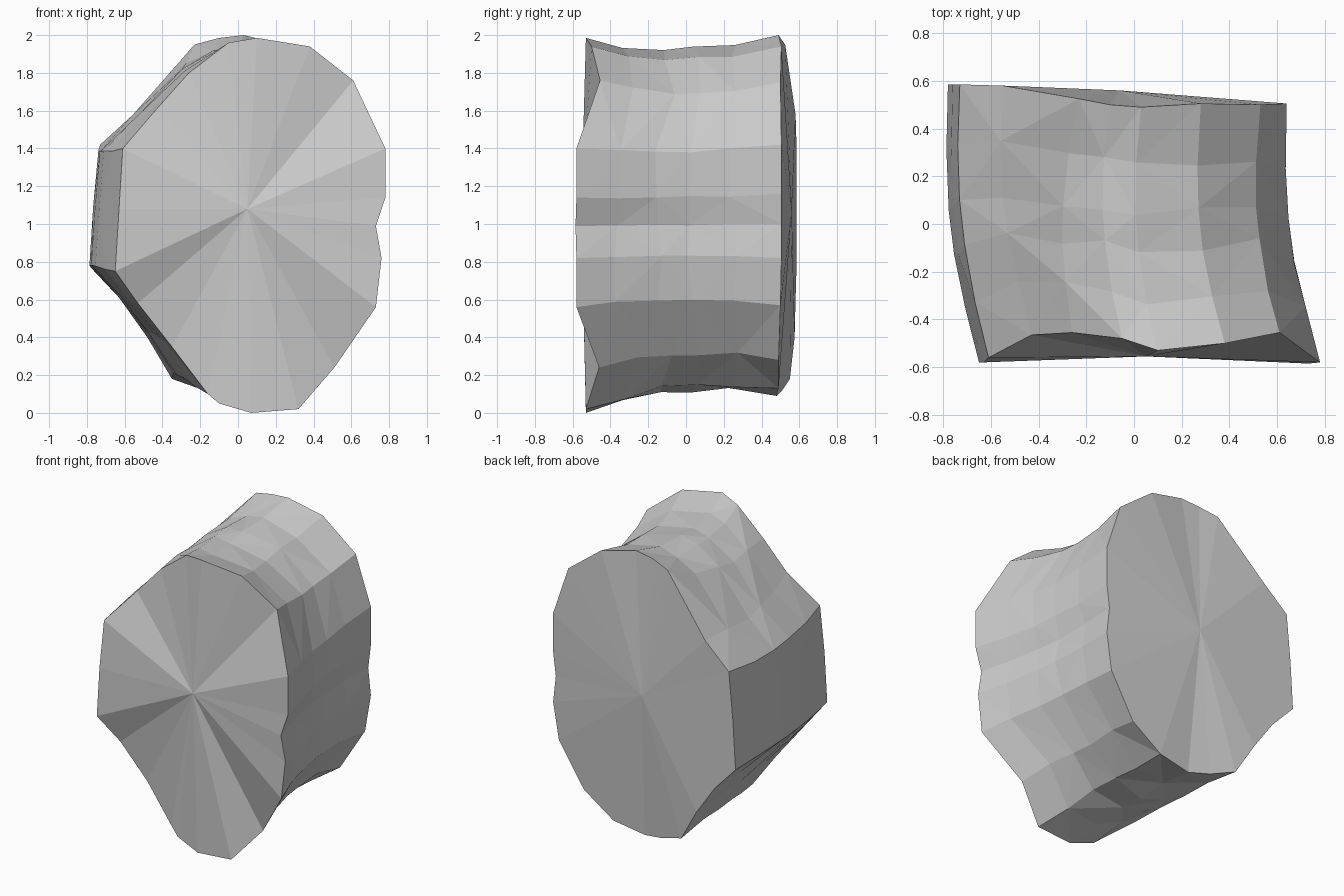
import bpy, bmesh, math, random
from mathutils import Vector

random.seed(4)

# matching outlines of the two cut ends (x, y, z), clockwise from the top
front = [(.10, -.53, 1.985), (.38, -.50, 1.94), (.61, -.455, 1.76), (.78, -.58, 1.40),
         (.78, -.58, 1.14), (.73, -.585, .99), (.76, -.58, .82), (.73, -.58, .56),
         (.51, -.46, .24), (.32, -.53, .02), (.07, -.53, 0), (-.10, -.50, .05),
         (-.16, -.48, .10), (-.35, -.47, .35), (-.53, -.50, .58), (-.65, -.58, .75),
         (-.63, -.58, 1.08), (-.61, -.56, 1.40), (-.43, -.465, 1.61),
         (-.26, -.455, 1.80), (-.05, -.48, 1.96)]
back = [(.03, .49, 2.0), (.28, .505, 1.94), (.53, .50, 1.75), (.64, .505, 1.42),
        (.64, .505, 1.16), (.62, .505, 1.0), (.64, .505, .82), (.60, .50, .57),
        (.42, .49, .28), (.20, .49, .13), (-.03, .48, .09), (-.18, .51, .12),
        (-.35, .55, .18), (-.48, .575, .40), (-.62, .58, .60), (-.78, .585, .77),
        (-.76, .585, 1.10), (-.73, .585, 1.42), (-.55, .58, 1.58),
        (-.23, .525, 1.95), (-.10, .50, 1.985)]

bm = bmesh.new()
rings = []
stations = (0, .2, .4, .56, .76, 1)
for t in stations:
    s = math.sin(math.pi * t)
    ring = []
    for i, (a, b) in enumerate(zip(front, back)):
        p = Vector(a).lerp(Vector(b), t)
        # the waist narrows in height and leans to the left
        p.x -= .055 * s
        p.z = 1.04 + (p.z - 1.04) * (1 - .075 * s)
        if 0 < t < 1:
            chip = .018 if not 3 <= i <= 7 and not 15 <= i <= 17 else .006
            p.y += random.uniform(-.02, .02)
            p.z += random.uniform(-chip, chip)
        ring.append(bm.verts.new(p))
    rings.append(ring)

# faceted bark between the rings
n = len(front)
for k, (r0, r1) in enumerate(zip(rings, rings[1:])):
    for i in range(n):
        j = (i + 1) % n
        q = (r0[i], r0[j], r1[j], r1[i])
        o = (i + k) % 2
        bm.faces.new((q[o], q[o + 1], q[o + 2]))
        bm.faces.new((q[o], q[o + 2], q[(o + 3) % 4]))

# fan caps on both ends
for ring, centre in ((rings[0], (.05, -.555, 1.08)), (rings[-1], (-.06, .56, 1.07))):
    c = bm.verts.new(centre)
    for i in range(n):
        bm.faces.new((ring[i], ring[(i + 1) % n], c))

bmesh.ops.recalc_face_normals(bm, faces=bm.faces)
mesh = bpy.data.meshes.new("stone_block")
bm.to_mesh(mesh)
bm.free()
bpy.context.collection.objects.link(bpy.data.objects.new("stone_block", mesh))
